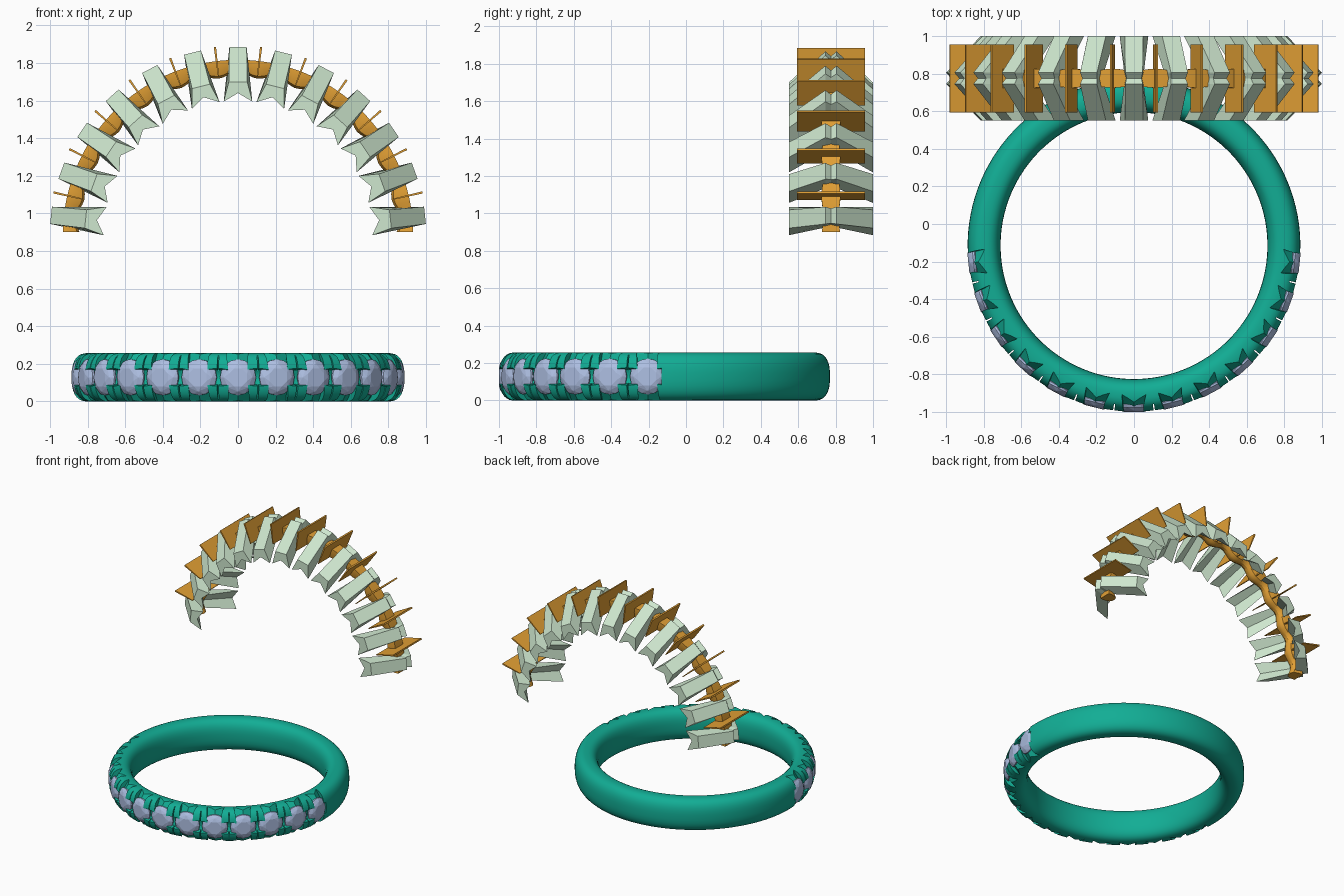
import bpy, bmesh
from math import sin, cos, pi, radians, copysign

if "Cube" in bpy.data.objects:
    bpy.data.objects.remove(bpy.data.objects["Cube"])

PITCH = 14
GEM_ANGLES = [PITCH * i for i in range(-6, 7)]
GAP_ANGLES = [PITCH * (i + 0.5) for i in range(-6, 6)]


def material(name, color):
    m = bpy.data.materials.new(name)
    m.diffuse_color = (*color, 1)
    m.use_nodes = True
    m.node_tree.nodes["Principled BSDF"].inputs["Base Color"].default_value = m.diffuse_color
    return m


TEAL = material("teal", (0.006, 0.42, 0.30))
BLUE = material("gem_blue", (0.42, 0.52, 0.76))
PALE = material("pale_green", (0.62, 0.80, 0.62))
ORANGE = material("orange", (0.76, 0.35, 0.035))


# Polar placement: t across the arc, h along the band width, r radial, a angle
def on_ring(t, h, r, a):
    a = radians(a)
    return (r * sin(a) + t * cos(a), -0.115 - r * cos(a) + t * sin(a), 0.128 + h)


def on_arch(t, h, r, a):
    a = radians(a)
    return (r * sin(a) + t * cos(a), 0.775 + h, 0.885 + r * cos(a) - t * sin(a))


def loft(bm, sections, closed=False):
    rows = [[bm.verts.new(p) for p in s] for s in sections]
    n = len(rows[0])
    pairs = list(zip(rows, rows[1:])) + ([(rows[-1], rows[0])] if closed else [])
    for a, b in pairs:
        for i in range(n):
            j = (i + 1) % n
            bm.faces.new((a[i], a[j], b[j], b[i]))
    if not closed:
        bm.faces.new(rows[0])
        bm.faces.new(rows[-1])


def finish(bm, name, mat, smooth=False):
    bmesh.ops.recalc_face_normals(bm, faces=bm.faces)
    me = bpy.data.meshes.new(name)
    bm.to_mesh(me)
    bm.free()
    ob = bpy.data.objects.new(name, me)
    bpy.context.collection.objects.link(ob)
    me.materials.append(mat)
    if smooth:
        shade(ob)
    return ob


def activate(ob):
    bpy.ops.object.select_all(action='DESELECT')
    ob.select_set(True)
    bpy.context.view_layer.objects.active = ob


def shade(ob):
    activate(ob)
    bpy.ops.object.shade_smooth_by_angle(angle=radians(30))


# Swallow-tailed slanted bars, one at each gem
def notch_bars(place, name):
    bm = bmesh.new()
    # h, top r, bottom r, half top width, half bottom width, tail depth
    stations = [(0.225, 0.815, 0.71, 0.049, 0.076, 0.045),
                (0.03, 1.0, 0.875, 0.046, 0.052, 0.03),
                (0.0, 0.975, 0.885, 0.040, 0.044, 0.02)]
    full = stations + [(-s[0], *s[1:]) for s in stations[1::-1]]
    for a in GEM_ANGLES:
        loft(bm, [[place(t, h, r, a) for t, r in
                   ((-wt, top), (wt, top), (wb, bot), (0, bot + tail), (-wb, bot))]
                  for h, top, bot, wt, wb, tail in full])
    return finish(bm, name, PALE)


# Thin wedge plates, one in each gap between gems
def slit_plates(place, name):
    bm = bmesh.new()
    for a in GAP_ANGLES:
        loft(bm, [[place(t, h, r, a) for t, r in
                   ((-0.006, 1.007), (0.006, 1.007), (0.003, 0.848), (-0.003, 0.848))]
                  for h in (-0.181, 0.181)])
    return finish(bm, name, ORANGE)


# Undulating strip that makes the gem channel
def channel_strip(place, name):
    bm = bmesh.new()
    secs = []
    for i in range(90):
        a = -89 + 2 * i
        k = 0.5 - 0.5 * cos(2 * pi * a / PITCH)
        w, low = 0.040 + 0.011 * k, 0.868 - 0.030 * k
        pts = [(w, 0.932), (w, 0.895), (w * 0.75, low + 0.012), (w * 0.3, low),
               (-w * 0.3, low), (-w * 0.75, low + 0.012), (-w, 0.895), (-w, 0.932)]
        secs.append([place(0, h, r, a) for h, r in pts])
    loft(bm, secs)
    return finish(bm, name, ORANGE, True)


# Band with a rounded superellipse section
bm = bmesh.new()
section = []
for i in range(32):
    u = 2 * pi * (i + 0.5) / 32
    c, s = cos(u), sin(u)
    section.append((copysign(abs(s) ** 0.78, s) * 0.1285,
                    0.7975 + copysign(abs(c) ** 0.78, c) * 0.088))
loft(bm, [[on_ring(0, h, r, 3 * k + 1.3) for h, r in section] for k in range(120)], True)
band = finish(bm, "band", TEAL)

# Carve the setting with copies of the arch parts
for make in (channel_strip, notch_bars, slit_plates):
    cutter = make(on_ring, "cutter")
    cutter.hide_render = True
    cutter.data.materials.clear()
    cutter.data.materials.append(TEAL)
    activate(band)
    mod = band.modifiers.new("cut", 'BOOLEAN')
    mod.operation, mod.solver, mod.object = 'DIFFERENCE', 'EXACT', cutter
    bpy.ops.object.modifier_apply(modifier=mod.name)
    bpy.data.objects.remove(cutter, do_unlink=True)
shade(band)

# Row of brilliant-cut gems
for n, a in enumerate(GEM_ANGLES):
    bm = bmesh.new()
    for count, rad, r, turn in ((8, 0.052, 0.886, 0.5), (8, 0.076, 0.877, 0),
                                (16, 0.096, 0.858, 0), (16, 0.096, 0.848, 0),
                                (8, 0.035, 0.80, 0), (1, 0, 0.785, 0)):
        for i in range(count):
            u = 2 * pi * (i + turn) / count
            bm.verts.new(on_ring(rad * cos(u), rad * sin(u), r, a))
    bmesh.ops.convex_hull(bm, input=bm.verts)
    finish(bm, f"gem_{n + 1}", BLUE)

# Free-standing arch of setting parts behind the band
notch_bars(on_arch, "arch_notch_bars")
slit_plates(on_arch, "arch_slit_plates")
channel_strip(on_arch, "arch_channel_strip")
